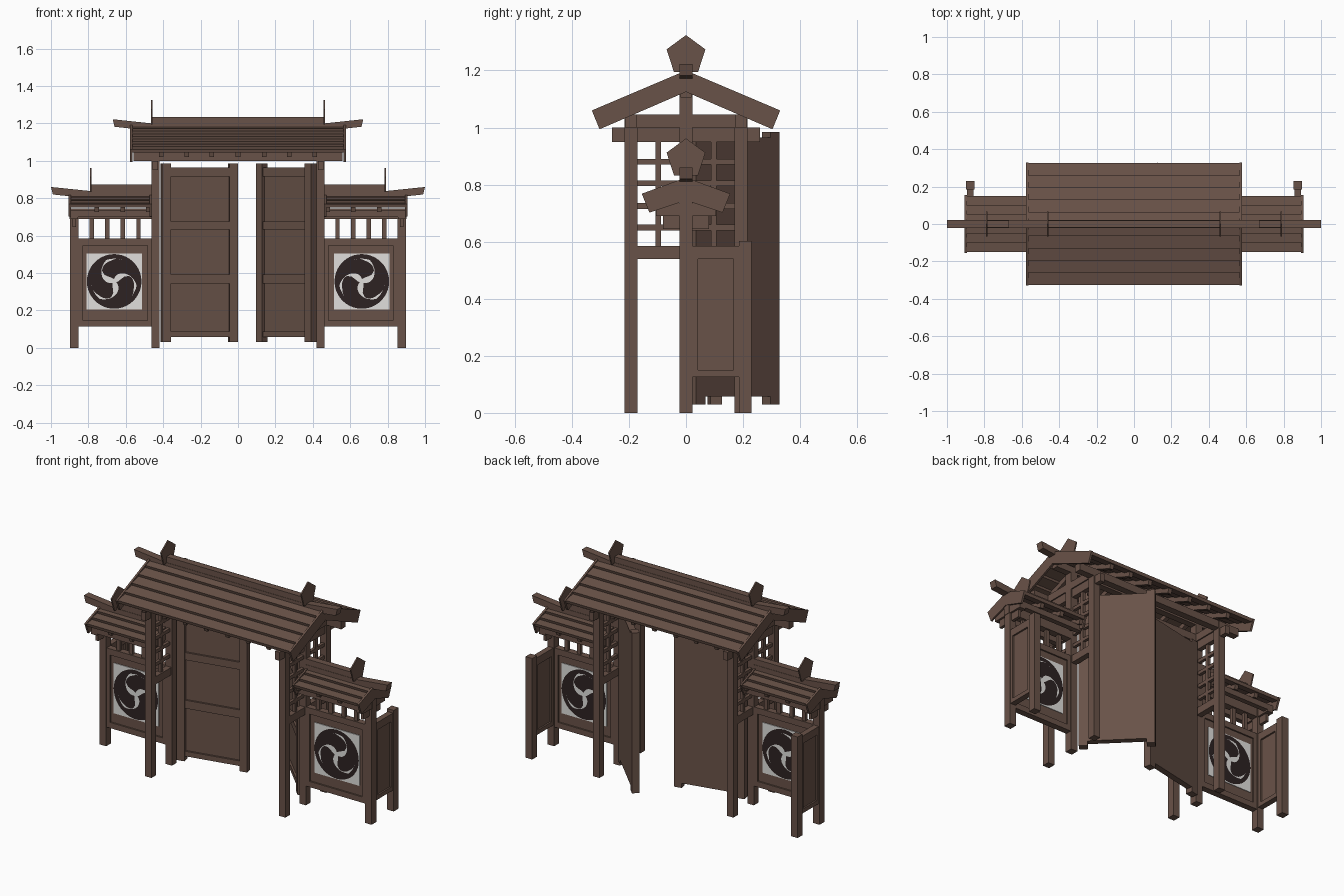
import bpy, bmesh, math

if "Cube" in bpy.data.objects:
    bpy.data.objects.remove(bpy.data.objects["Cube"])


def material(name, rgb):
    m = bpy.data.materials.new(name)
    m.diffuse_color = (*rgb, 1)
    m.use_nodes = True
    m.node_tree.nodes["Principled BSDF"].inputs["Base Color"].default_value = m.diffuse_color
    return m


WOOD = material("brown_wood", (0.141, 0.085, 0.065))
DARK = material("dark_paint", (0.026, 0.016, 0.016))
PALE = material("pale_paint", (0.75, 0.74, 0.72))


def finish(name, bm, mat, mirror=""):
    """Turn a bmesh into an object, mirrored across the named axes."""
    me = bpy.data.meshes.new(name)
    bm.to_mesh(me)
    bm.free()
    me.materials.append(mat)
    ob = bpy.data.objects.new(name, me)
    bpy.context.collection.objects.link(ob)
    if mirror:
        mod = ob.modifiers.new("mirror", 'MIRROR')
        mod.use_axis = ['x' in mirror, 'y' in mirror, False]
        mod.use_mirror_merge = False
    return ob


def prism(name, pts, a, b, axis='x', mirror="", mat=WOOD):
    """Extrude a profile: (y, z) points along x, or (x, z) points along y."""
    bm = bmesh.new()
    put = (lambda p, d: (d, *p)) if axis == 'x' else (lambda p, d: (p[0], d, p[1]))
    lo = [bm.verts.new(put(p, a)) for p in pts]
    hi = [bm.verts.new(put(p, b)) for p in pts]
    bm.faces.new(lo)
    bm.faces.new(hi)
    n = len(pts)
    for i in range(n):
        j = (i + 1) % n
        bm.faces.new((lo[i], lo[j], hi[j], hi[i]))
    bmesh.ops.recalc_face_normals(bm, faces=bm.faces)
    return finish(name, bm, mat, mirror)


def box(name, x0, x1, y0, y1, z0, z1, mirror="", mat=WOOD):
    return prism(name, [(y0, z0), (y1, z0), (y1, z1), (y0, z1)], x0, x1, 'x', mirror, mat)


def strip(name, pairs, y, mat, mirror):
    """Flat painted band facing -y, from pairs of (x, z) points."""
    bm = bmesh.new()
    rows = [[bm.verts.new((p[0], y, p[1])) for p in pr] for pr in pairs]
    for r, s in zip(rows, rows[1:]):
        bm.faces.new((r[0], r[1], s[1], s[0]))
    bm.normal_update()
    bmesh.ops.reverse_faces(bm, faces=[f for f in bm.faces if f.normal.y > 0])
    return finish(name, bm, mat, mirror)


def roof(tag, x0, x1, apex, eave_y, eave_z, drop, planks, rafters, mirror):
    """Gable roof: bargeboards, lapped planks and rafters (x0..x1)."""
    slope = (apex - eave_z) / eave_y
    top = lambda y: apex - slope * y
    ey, ez = eave_y - 0.027, eave_z - 0.066
    ends = [(x1 - 0.012, x1)] + ([] if x0 < 0.1 else [(x0, x0 + 0.01)])
    for a, b in ends:
        prism(tag + "_bargeboard", [(0, apex), (eave_y, eave_z), (ey, ez), (0, apex - drop),
              (-ey, ez), (-eave_y, eave_z)], a, b, 'x', "x")
    step = (eave_y - 0.005) / planks
    for i in range(planks):
        a, b = i * step, (i + 1) * step
        za, zb = top(a) - 0.014, top(b) - 0.001
        prism(tag + "_roof_plank", [(a, za), (b, zb), (b - 0.005, zb - 0.018), (a, za - 0.016)],
              x0, x1 - 0.012, 'x', mirror)
    for x in rafters:
        e = eave_y - 0.022
        prism(tag + "_rafter", [(0, top(0) - 0.025), (e, top(e) - 0.02),
              (e - 0.008, top(e) - 0.05), (0, top(0) - 0.06)], x - 0.012, x + 0.012, 'x', mirror)


def ridge(tag, x0, kink, x1, z, mirror="x"):
    """Ridge beam with raised tips, cap and five-sided end plate."""
    prism(tag + "_ridge_beam", [(x0, z - 0.04), (kink, z - 0.04), (x1 - 0.01, z - 0.018),
          (x1, z + 0.022), (kink, z), (x0, z)], -0.022, 0.022, 'y', mirror)
    box(tag + "_ridge_cap", x0, kink, -0.02, 0.02, z, z + 0.034, mirror)
    prism(tag + "_ridge_end_plate", [(0, z + 0.124), (0.068, z + 0.074), (0.042, z - 0.006),
          (-0.042, z - 0.006), (-0.068, z + 0.074)], kink - 0.004, kink + 0.004, 'x', mirror)


# ---- Main gate frame ----
box("middle_post", 0.42, 0.463, -0.023, 0.023, 0, 1.12, "x")
box("outer_post", 0.42, 0.463, -0.215, -0.17, 0, 1.045, "xy")
box("tie_beam", 0.427, 0.456, -0.26, 0.26, 0.95, 1.0, "x")
box("upper_tie_beam", 0.42, 0.463, -0.215, 0.215, 1.0, 1.045, "x")
box("eave_purlin", -0.56, 0.56, -0.213, -0.172, 1.0, 1.045, "y")
box("door_head", -0.42, 0.42, -0.02, 0.02, 1.0, 1.045)
box("ridge_purlin", -0.56, 0.56, -0.02, 0.02, 1.105, 1.145)
roof("main", 0, 0.577, 1.2, 0.33, 1.06, 0.075, 5, [0.0001, 0.14, 0.275, 0.41], "xy")
ridge("main", 0, 0.462, 0.67, 1.2)

# ---- Side lattice of the main gate ----
box("lattice_sill", 0.424, 0.459, -0.17, -0.023, 0.54, 0.585, "xy")
box("lattice_upright", 0.433, 0.451, -0.107, -0.087, 0.585, 0.95, "xy")
for z in (0.65, 0.725, 0.805, 0.88):
    box("lattice_bar", 0.433, 0.451, -0.17, -0.023, z - 0.01, z + 0.01, "xy")


# ---- Doors, panelled on the front and flat on the back ----
def door(side, hinge_x, angle, f):
    w, t = 0.415, 0.021
    back, front = -f * t, f * t
    parts = [box(side + "_door_board", 0.02, w - 0.02, back, f * 0.004, 0.058, 0.965)]
    for a, b in ((0, 0.048), (w - 0.046, w)):
        parts.append(box(side + "_door_stile", a, b, back, front, 0.03, 0.985))
    for a, b in ((0.058, 0.088), (0.343, 0.392), (0.632, 0.676), (0.917, 0.965)):
        parts.append(box(side + "_door_rail", 0.048, w - 0.046, 0, f * 0.015, a, b))
    for ob in parts:
        ob.location = (hinge_x, 0.02, 0)
        ob.rotation_euler = (0, 0, math.radians(angle))


door("left", -0.41, 12, -1)
door("right", 0.405, 135, 1)

# ---- Side wings ----
box("wing_post", 0.853, 0.897, -0.023, 0.023, 0, 0.745, "x")
box("wing_top_beam", 0.46, 0.9, -0.021, 0.021, 0.69, 0.745, "x")
box("wing_tie", 0.855, 0.895, -0.105, 0.105, 0.69, 0.735, "x")
box("wing_bracket", 0.866, 0.884, -0.08, 0.08, 0.645, 0.69, "x")
box("wing_purlin", 0.46, 0.89, -0.105, -0.075, 0.70, 0.735, "xy")
roof("wing", 0.463, 0.905, 0.825, 0.155, 0.768, 0.08, 3, [0.48, 0.617, 0.755], "xy")
ridge("wing", 0.463, 0.788, 1.0, 0.838)
for x in (0.532, 0.617, 0.7, 0.783):
    box("wing_window_bar", x - 0.012, x + 0.012, -0.01, 0.01, 0.585, 0.69, "x")

# Front wall of each wing: frame, board and painted swirl
box("wing_board", 0.463, 0.853, -0.01, 0.01, 0.12, 0.58, "x")
for a, b in ((0.113, 0.147), (0.548, 0.585)):
    box("wing_rail", 0.463, 0.853, -0.019, 0.019, a, b, "x")
for a, b in ((0.463, 0.485), (0.83, 0.853)):
    box("wing_stile", a, b, -0.019, 0.019, 0.147, 0.548, "x")
CX, CZ = 0.662, 0.355
box("emblem_square", CX - 0.148, CX + 0.148, -0.014, -0.009, CZ - 0.15, CZ + 0.15, "xy", PALE)


def polar(r, a):
    return (CX + r * math.cos(a), CZ + r * math.sin(a))


strip("emblem_ring", [(polar(0.122, i * math.tau / 40), polar(0.146, i * math.tau / 40))
      for i in range(41)], -0.0165, DARK, "xy")
for k in range(3):
    rows = []
    for i in range(25):
        s = i / 24
        w = 0.05 * (math.sqrt(max(0, 1 - (1 - s / 0.4) ** 2)) if s < 0.4 else (1 - s) / 0.6)
        mid = 0.062 + 0.06 * max(0, (s - 0.3) / 0.7)
        a = k * math.tau / 3 + 0.6 + s * 2.7
        rows.append((polar(mid - w - 0.001, a), polar(mid + w + 0.001, a)))
    strip("emblem_swirl", rows, -0.0165, DARK, "xy")

# Short return wall behind each wing's outer post
box("return_post", 0.853, 0.897, 0.185, 0.23, 0, 0.602, "x")
box("return_board", 0.868, 0.882, 0.023, 0.185, 0.13, 0.58, "x")
for a, b in ((0.125, 0.15), (0.54, 0.585)):
    box("return_rail", 0.858, 0.892, 0.023, 0.185, a, b, "x")
for a, b in ((0.023, 0.042), (0.166, 0.185)):
    box("return_stile", 0.858, 0.892, a, b, 0.15, 0.54, "x")
